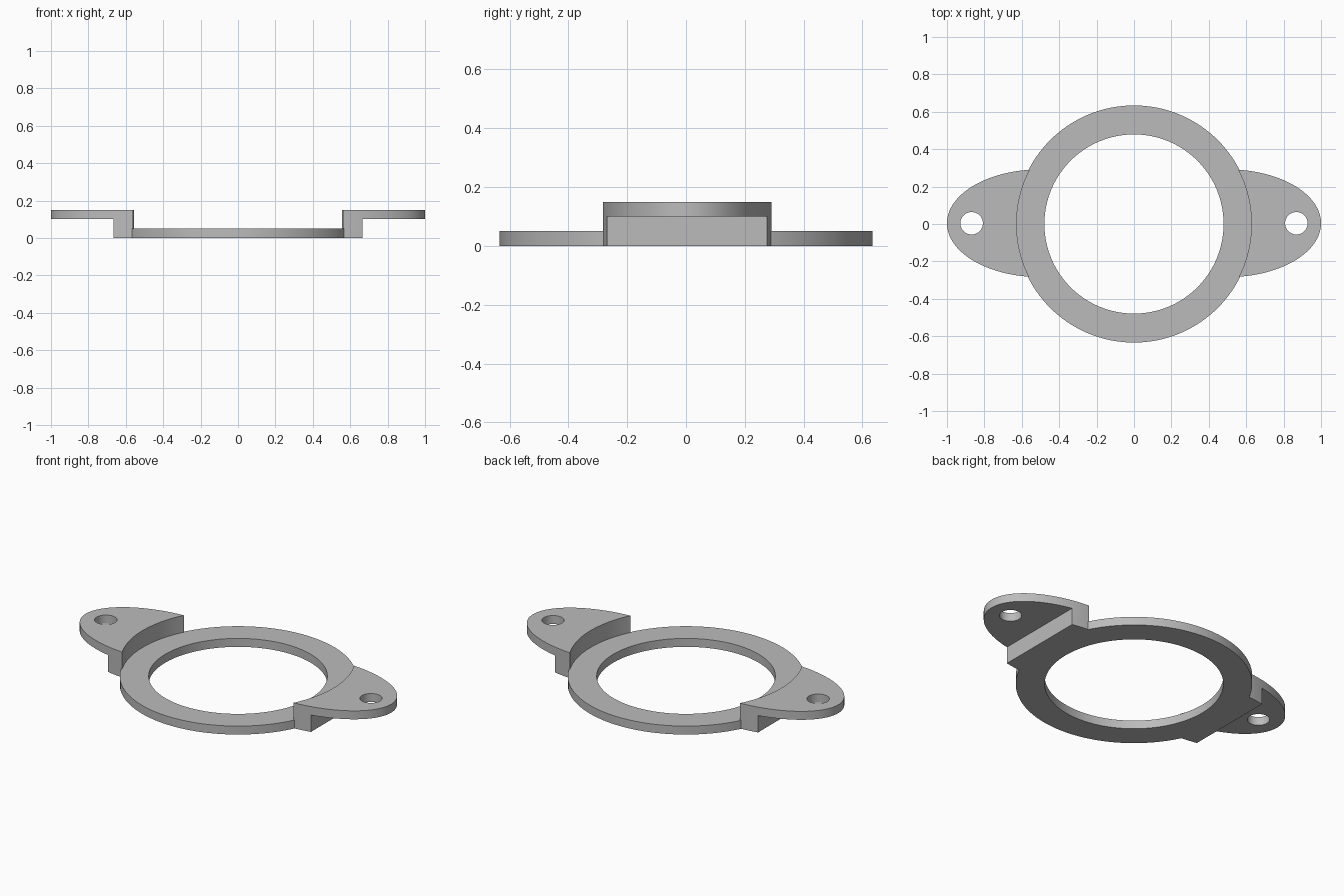
import bpy
from math import cos, sin, tau, radians

old = bpy.data.objects.get("Cube")
if old:
    bpy.data.objects.remove(old, do_unlink=True)

grey = bpy.data.materials.new("plain_grey")
grey.use_nodes = True
COLOUR = (0.5, 0.5, 0.5, 1)
grey.diffuse_color = COLOUR
grey.node_tree.nodes["Principled BSDF"].inputs["Base Color"].default_value = COLOUR


def disc(name, x, y, rx, ry, z0, z1, n=128):
    """Upright elliptical solid between two heights."""
    ring = [(x + rx * cos(tau * i / n), y + ry * sin(tau * i / n)) for i in range(n)]
    verts = [(px, py, z) for z in (z0, z1) for px, py in ring]
    faces = [list(range(n))[::-1], list(range(n, 2 * n))]
    faces += [(i, (i + 1) % n, n + (i + 1) % n, n + i) for i in range(n)]
    mesh = bpy.data.meshes.new(name)
    mesh.from_pydata(verts, [], faces)
    mesh.materials.append(grey)
    obj = bpy.data.objects.new(name, mesh)
    bpy.context.collection.objects.link(obj)
    return obj


def box(name, x, y, z, sx, sy, sz):
    bpy.ops.mesh.primitive_cube_add(size=1, location=(x, y, z))
    obj = bpy.context.object
    obj.name = name
    obj.scale = (sx, sy, sz)
    obj.data.materials.append(grey)
    return obj


def combine(target, other, operation):
    """Apply a boolean and discard the helper solid."""
    mod = target.modifiers.new(operation, "BOOLEAN")
    mod.operation, mod.solver, mod.object = operation, "EXACT", other
    bpy.context.view_layer.objects.active = target
    bpy.ops.object.modifier_apply(modifier=mod.name)
    bpy.data.objects.remove(other, do_unlink=True)


# Flat ring
EAR_Y = 0.004
flange = disc("mounting_flange", 0, 0, 0.634, 0.634, 0, 0.05)

# Raised ears: rounded tip, stepped underside, curved inner wall, bolt hole
for side, name in ((1, "left_ear"), (-1, "right_ear")):
    ear = disc(name, side * 0.5, EAR_Y, 0.5, 0.288, 0, 0.15)
    combine(ear, box("step_cutter", side * 1.165, 0, 0, 1, 2, 0.2), "DIFFERENCE")
    combine(ear, disc("wall_cutter", 0, 0, 0.628, 0.628, -1, 1), "DIFFERENCE")
    combine(ear, disc("bolt_cutter", side * 0.868, EAR_Y, 0.06, 0.06, -1, 1, 48), "DIFFERENCE")
    combine(flange, ear, "UNION")

# Central bore
combine(flange, disc("bore_cutter", 0, 0, 0.479, 0.479, -1, 1), "DIFFERENCE")

bpy.ops.object.select_all(action="DESELECT")
flange.select_set(True)
bpy.context.view_layer.objects.active = flange
bpy.ops.object.shade_smooth_by_angle(angle=radians(30))
